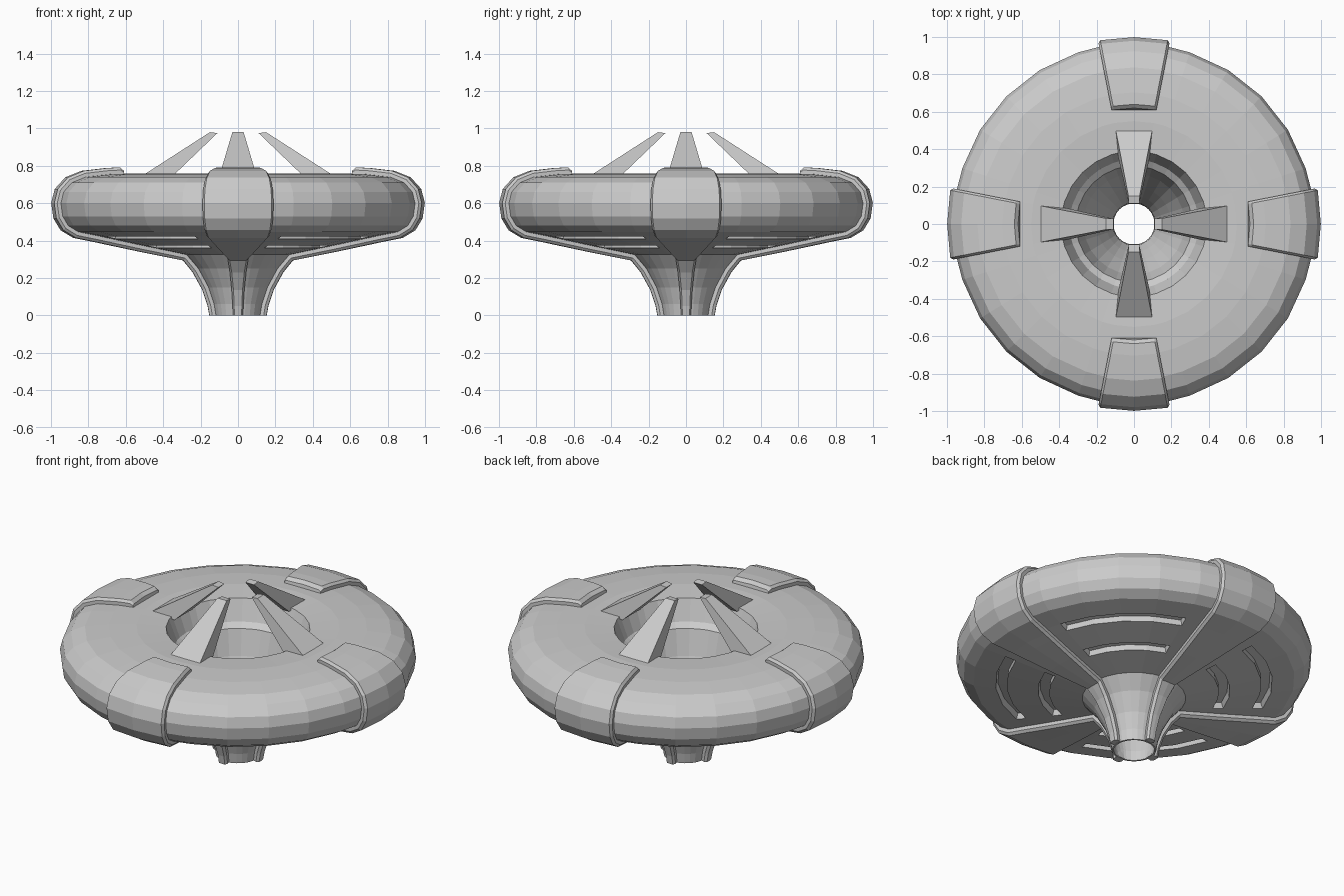
import bpy, bmesh, math

if "Cube" in bpy.data.objects:
    bpy.data.objects.remove(bpy.data.objects["Cube"])

grey = bpy.data.materials.new("plain grey")
grey.diffuse_color = (0.6, 0.6, 0.6, 1)
grey.use_nodes = True
grey.node_tree.nodes["Principled BSDF"].inputs["Base Color"].default_value = grey.diffuse_color


def finish(bm, name):
    bmesh.ops.recalc_face_normals(bm, faces=bm.faces)
    me = bpy.data.meshes.new(name)
    bm.to_mesh(me)
    bm.free()
    me.materials.append(grey)
    ob = bpy.data.objects.new(name, me)
    bpy.context.collection.objects.link(ob)
    return ob


def polar(r, a, z):
    return (r * math.cos(a), r * math.sin(a), z)


# Saucer profile: stem, underside cone, rim, top
outer = [(.12, 0), (.13, .06), (.16, .15), (.215, .25), (.28, .325), (.46, .362),
         (.52, .374), (.69, .41), (.75, .423), (.87, .447), (.925, .48), (.955, .53),
         (.965, .6), (.95, .66), (.905, .71), (.83, .74), (.7, .755)]
# Top plate, bowl and hollow stem
inner = [(.55, .76), (.39, .75), (.345, .63), (.31, .605), (.27, .46), (.2, .3),
         (.15, .17), (.115, .06), (.11, 0)]
profile = outer + inner
quadrant = [0, 11, 18, 31.5, 45, 58.5, 72, 79]
angles = [math.radians(q * 90 + a) for q in range(4) for a in quadrant]

# Body: revolved closed profile
bm = bmesh.new()
cols = [[bm.verts.new(polar(r, a, z)) for r, z in profile] for a in angles]
slots = {}
n, m = len(cols), len(profile)
for i in range(n):
    for j in range(m):
        k, l = (i + 1) % n, (j + 1) % m
        f = bm.faces.new((cols[i][j], cols[k][j], cols[k][l], cols[i][l]))
        # underside slots, two per quadrant between the straps
        if j in (5, 7) and 2 <= i % 8 <= 5:
            slots.setdefault((i // 8, j), []).append(f)
bmesh.ops.recalc_face_normals(bm, faces=bm.faces)
for faces in slots.values():
    bmesh.ops.inset_region(bm, faces=faces, thickness=0.004, depth=-0.035,
                           use_even_offset=True, use_boundary=True)
finish(bm, "saucer_body")

# Straps: follow the outer profile, raised, with chamfered edges
path = []
for j, (r, z) in enumerate(outer):
    a, b = outer[max(j - 1, 0)], outer[min(j + 1, len(outer) - 1)]
    dr, dz = b[0] - a[0], b[1] - a[1]
    d = math.hypot(dr, dz)
    path.append((r, z, dz / d, -dr / d, 1.0))
path += [(.64, .757, 0, 1, 1.0), (.62, .757, 0, 1, .5)]


def strap(name, turn):
    bm = bmesh.new()
    rows = []
    for r, z, nr, nz, s in path:
        half = math.radians(11.1)
        cham = min(.012 / r, half * .35)
        row = []
        for ang, off in ((-half, -.012), (-half, .02 * s), (-half + cham, .034 * s),
                         (0, .034 * s), (half - cham, .034 * s), (half, .02 * s),
                         (half, -.012)):
            row.append(bm.verts.new(polar(r + nr * off, ang + turn,
                                          max(0, z + nz * off))))
        rows.append(row)
    for p, q in zip(rows, rows[1:]):
        for c in range(7):
            d = (c + 1) % 7
            bm.faces.new((p[c], p[d], q[d], q[c]))
    bm.faces.new(rows[0])
    bm.faces.new(rows[-1])
    finish(bm, name)


# Fins: tapered bars leaning in over the bowl (r, z, half width)
fin_section = [(.36, .735, .085), (.515, .745, .1), (.15, .98, .03), (.11, .975, .028)]


def fin(name, turn):
    bm = bmesh.new()
    sides = []
    for s in (-1, 1):
        pts = []
        for r, z, w in fin_section:
            c, d = math.cos(turn), math.sin(turn)
            pts.append(bm.verts.new((r * c - s * w * d, r * d + s * w * c, z)))
        sides.append(pts)
        bm.faces.new(pts)
    for i in range(4):
        k = (i + 1) % 4
        bm.faces.new((sides[0][i], sides[0][k], sides[1][k], sides[1][i]))
    finish(bm, name)


for i, side in enumerate(("right", "back", "left", "front")):
    strap(side + "_strap", i * math.pi / 2)
    fin(side + "_fin", i * math.pi / 2)
